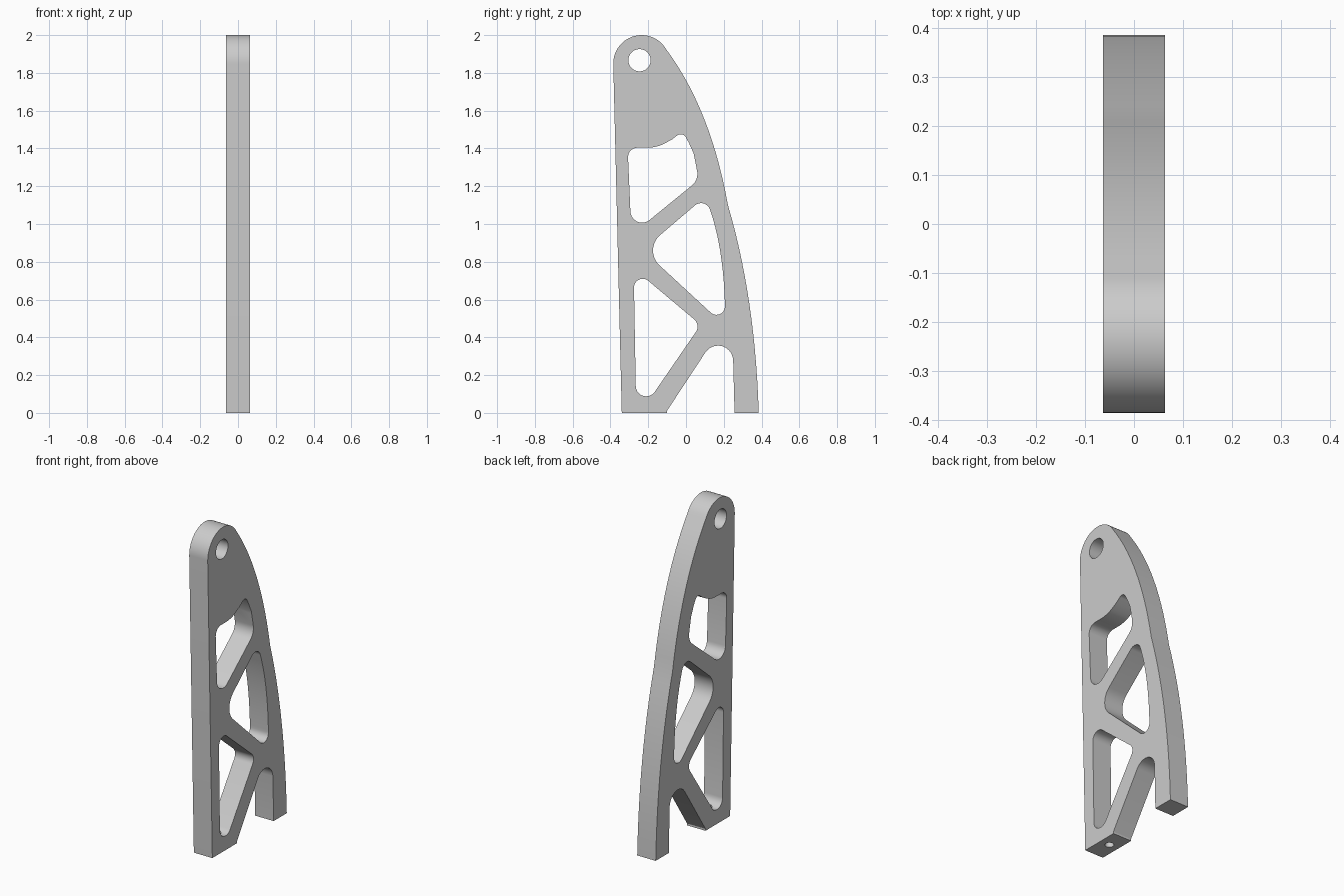
import bpy, bmesh, math
from mathutils import Vector

HALF = 0.063  # half thickness of the plate

cube = bpy.data.objects.get("Cube")
if cube:
    bpy.data.objects.remove(cube, do_unlink=True)

mat = bpy.data.materials.new("plain grey")
mat.use_nodes = True
GREY = (0.6, 0.6, 0.6, 1)
mat.diffuse_color = GREY
mat.node_tree.nodes["Principled BSDF"].inputs["Base Color"].default_value = GREY


def rounded(corners, steps=10):
    """Profile from (y, z) or (y, z, radius) corners; the radius fillets the corner."""
    out = []
    for i, c in enumerate(corners):
        p = Vector(c[:2])
        if len(c) == 2:
            out.append(p)
            continue
        a = (Vector(corners[i - 1][:2]) - p).normalized()
        b = (Vector(corners[(i + 1) % len(corners)][:2]) - p).normalized()
        half, r = a.angle(b) / 2, c[2]
        centre = p + (a + b).normalized() * r / math.sin(half)
        start = p + a * r / math.tan(half) - centre
        end = p + b * r / math.tan(half) - centre
        sweep = math.pi - 2 * half
        for k in range(steps + 1):
            t = k / steps
            out.append(centre + (start * math.sin((1 - t) * sweep)
                                 + end * math.sin(t * sweep)) / math.sin(sweep))
    return out


def bow(a, m, b, steps=14):
    """Curve from a to b passing through m."""
    a, m, b = Vector(a), Vector(m), Vector(b)
    c = 2 * m - (a + b) / 2
    return [tuple(a * (1 - t) ** 2 + c * 2 * t * (1 - t) + b * t * t)
            for t in (k / steps for k in range(steps + 1))]


def arc(y, z, r, start, end, steps):
    return [(y + r * math.cos(math.radians(start + (end - start) * k / steps)),
             z + r * math.sin(math.radians(start + (end - start) * k / steps)))
            for k in range(steps + 1)]


def prism(name, profile, half):
    """Extrude a (y, z) profile along x."""
    bm = bmesh.new()
    face = bm.faces.new([bm.verts.new((-half, p[0], p[1])) for p in profile])
    ext = bmesh.ops.extrude_face_region(bm, geom=[face])
    verts = [v for v in ext["geom"] if isinstance(v, bmesh.types.BMVert)]
    bmesh.ops.translate(bm, verts=verts, vec=(2 * half, 0, 0))
    bmesh.ops.recalc_face_normals(bm, faces=bm.faces)
    mesh = bpy.data.meshes.new(name)
    bm.to_mesh(mesh)
    bm.free()
    mesh.materials.append(mat)
    obj = bpy.data.objects.new(name, mesh)
    bpy.context.collection.objects.link(obj)
    return obj


# Outer plate: front foot, notch, rear foot, bowed back edge, round top
outline = [(-0.34, 0), (-0.10, 0), (-0.10, 0.012), (0.243, 0.533, 0.08), (0.257, 0)]
outline += bow((0.385, 0), (0.335, 0.58), (0.222, 1.1))
outline += bow((0.222, 1.1), (0.095, 1.56), (-0.105, 1.925))[1:-1]
outline += arc(-0.235, 1.85, 0.15, 30, 180, 24)
bracket = prism("truss_bracket", rounded(outline), HALF)

# Through openings
upper = [(-0.289, 0.943, 0.062), (0.068, 1.234, 0.08), (0.04, 1.375), (0.015, 1.43),
         (-0.018, 1.49, 0.03), (-0.075, 1.447)]
upper += bow((-0.11, 1.428), (-0.16, 1.409), (-0.22, 1.404), 6) + [(-0.309, 1.404, 0.05)]
middle = [(-0.229, 0.863, 0.107), (0.209, 0.459, 0.045)]
middle += bow((0.206, 0.58), (0.182, 0.85), (0.129, 1.07), 10) + [(0.108, 1.15, 0.05)]
lower = [(-0.263, -0.03, 0.055), (0.078, 0.466, 0.05), (-0.277, 0.764, 0.046)]
cutters = [prism("cutter", rounded(p), 0.1) for p in (upper, middle, lower)]
cutters.append(prism("cutter", arc(-0.246, 1.867, 0.059, 0, 348.75, 31), 0.1))

# Bolt hole up through the front foot
bpy.ops.mesh.primitive_cylinder_add(vertices=24, radius=0.025, depth=0.2,
                                    location=(0, -0.21, 0.03))
cutters.append(bpy.context.object)

bpy.ops.object.select_all(action="DESELECT")
bpy.context.view_layer.objects.active = bracket
bracket.select_set(True)
for cutter in cutters:
    cutter.hide_render = True
    mod = bracket.modifiers.new("opening", "BOOLEAN")
    mod.operation, mod.solver, mod.object = "DIFFERENCE", "EXACT", cutter
    bpy.ops.object.modifier_apply(modifier=mod.name)
    bpy.data.objects.remove(cutter, do_unlink=True)

bpy.ops.object.shade_smooth_by_angle(angle=math.radians(30))
